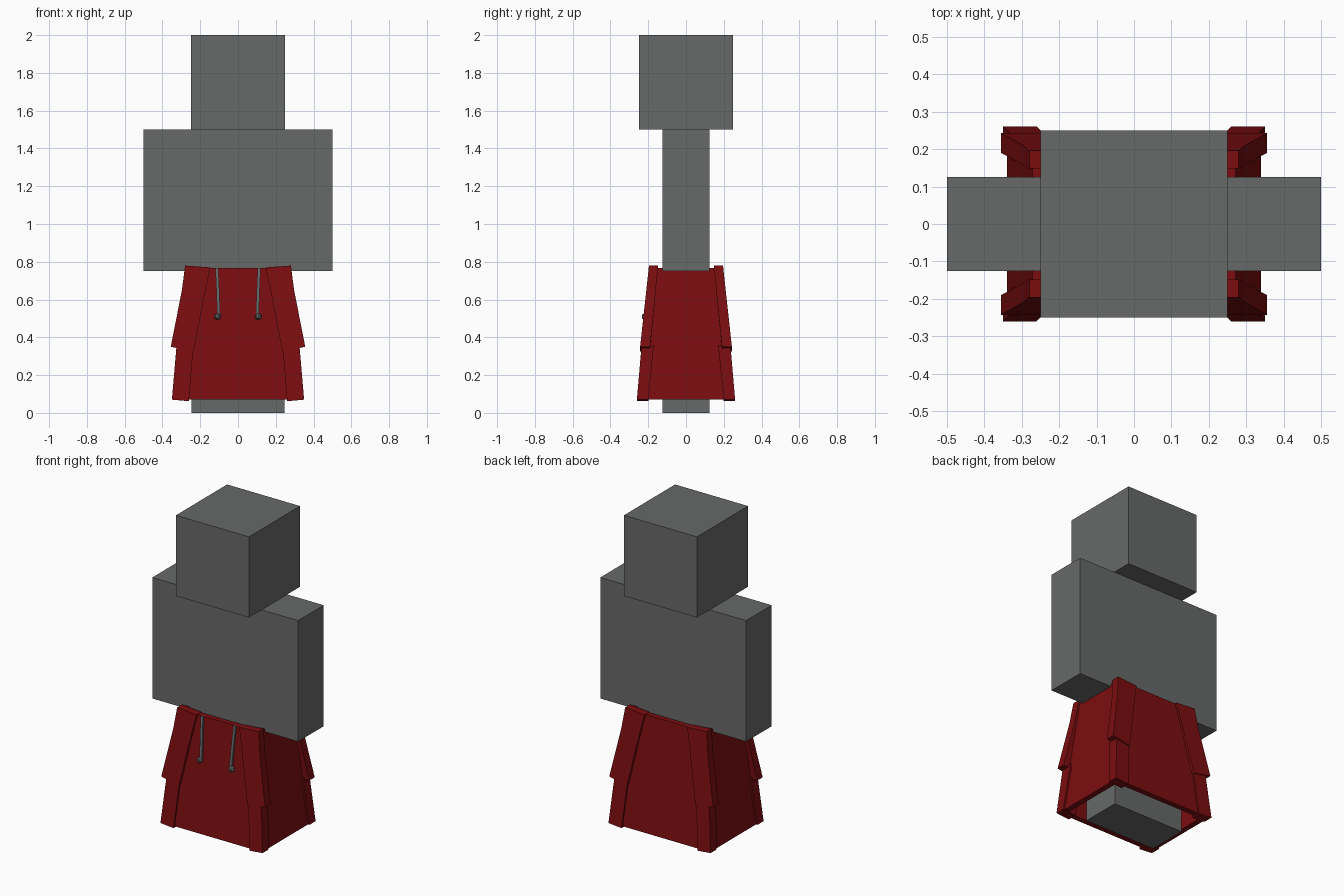
import bpy
import bmesh
from mathutils import Vector

cube = bpy.data.objects.get("Cube")
if cube:
    bpy.data.objects.remove(cube, do_unlink=True)


def material(name, rgb):
    m = bpy.data.materials.new(name)
    m.use_nodes = True
    m.diffuse_color = (*rgb, 1)
    m.node_tree.nodes["Principled BSDF"].inputs["Base Color"].default_value = (*rgb, 1)
    return m


grey = material("stone grey", (0.136, 0.141, 0.138))
red = material("deep red", (0.2, 0.004, 0.005))


def finish(name, bm, mat):
    bmesh.ops.recalc_face_normals(bm, faces=bm.faces)
    mesh = bpy.data.meshes.new(name)
    bm.to_mesh(mesh)
    bm.free()
    mesh.materials.append(mat)
    ob = bpy.data.objects.new(name, mesh)
    bpy.context.collection.objects.link(ob)
    return ob


def loft(name, rings, mat, closed=False):
    """Skin a stack of equal rings; closed joins last to first instead of capping."""
    bm = bmesh.new()
    loops = [[bm.verts.new(p) for p in ring] for ring in rings]
    n = len(loops[0])
    for a, b in zip(loops, loops[1:] + (loops[:1] if closed else [])):
        for i in range(n):
            j = (i + 1) % n
            bm.faces.new((a[i], a[j], b[j], b[i]))
    if not closed:
        bm.faces.new(loops[0])
        bm.faces.new(loops[-1])
    return finish(name, bm, mat)


def rect(x0, x1, y0, y1, z_in, z_out):
    return [(x0, y0, z_in), (x1, y0, z_out), (x1, y1, z_out), (x0, y1, z_in)]


def box(name, x0, x1, y, z0, z1):
    return loft(name, [rect(x0, x1, -y, y, z, z) for z in (z0, z1)], grey)


# Blocky figure
box("head", -0.25, 0.25, 0.25, 1.5, 2)
box("torso", -0.25, 0.25, 0.125, 0.75, 1.5)
box("left_arm", 0.25, 0.5, 0.125, 0.75, 1.5)
box("right_arm", -0.5, -0.25, 0.125, 0.75, 1.5)
box("left_leg", 0, 0.245, 0.125, 0, 0.75)
box("right_leg", -0.245, 0, 0.125, 0, 0.75)

# Flared hollow skirt: outer wall up, inner wall down
shell = [(0.34, 0.25, 0.07), (0.272, 0.185, 0.768),
         (0.245, 0.15, 0.768), (0.305, 0.215, 0.07)]
loft("skirt", [rect(-x, x, -y, y, z, z) for x, y, z in shell], red, closed=True)

# Overlapping corner panels, long lower one and flared upper one
lower = [(0.26, 0.35, 0.2, 0.26, 0.062, 0.07), (0.235, 0.325, 0.17, 0.235, 0.36, 0.36)]
upper = [(0.235, 0.356, 0.19, 0.243, 0.325, 0.35),
         (0.172, 0.297, 0.16, 0.21, 0.65, 0.65),
         (0.146, 0.28, 0.148, 0.196, 0.77, 0.78)]
for side, sx in (("left", 1), ("right", -1)):
    for end, sy in (("back", 1), ("front", -1)):
        for level, rows in (("lower", lower), ("upper", upper)):
            rings = [[(x * sx, y * sy, z) for x, y, z in rect(*r)] for r in rows]
            loft(f"{side}_{end}_{level}_panel", rings, red)

    # Drawstring with a faceted knot
    path = [(0.112, -0.187, 0.768), (0.108, -0.197, 0.68), (0.102, -0.213, 0.52)]
    w = 0.008
    rings = [rect(x * sx - w, x * sx + w, y - w, y + w, z, z) for x, y, z in path]
    loft(f"{side}_drawstring", rings, grey)
    bm = bmesh.new()
    bmesh.ops.create_icosphere(bm, subdivisions=1, radius=0.02)
    bmesh.ops.translate(bm, verts=bm.verts, vec=Vector((0.108 * sx, -0.217, 0.51)))
    finish(f"{side}_knot", bm, grey)
